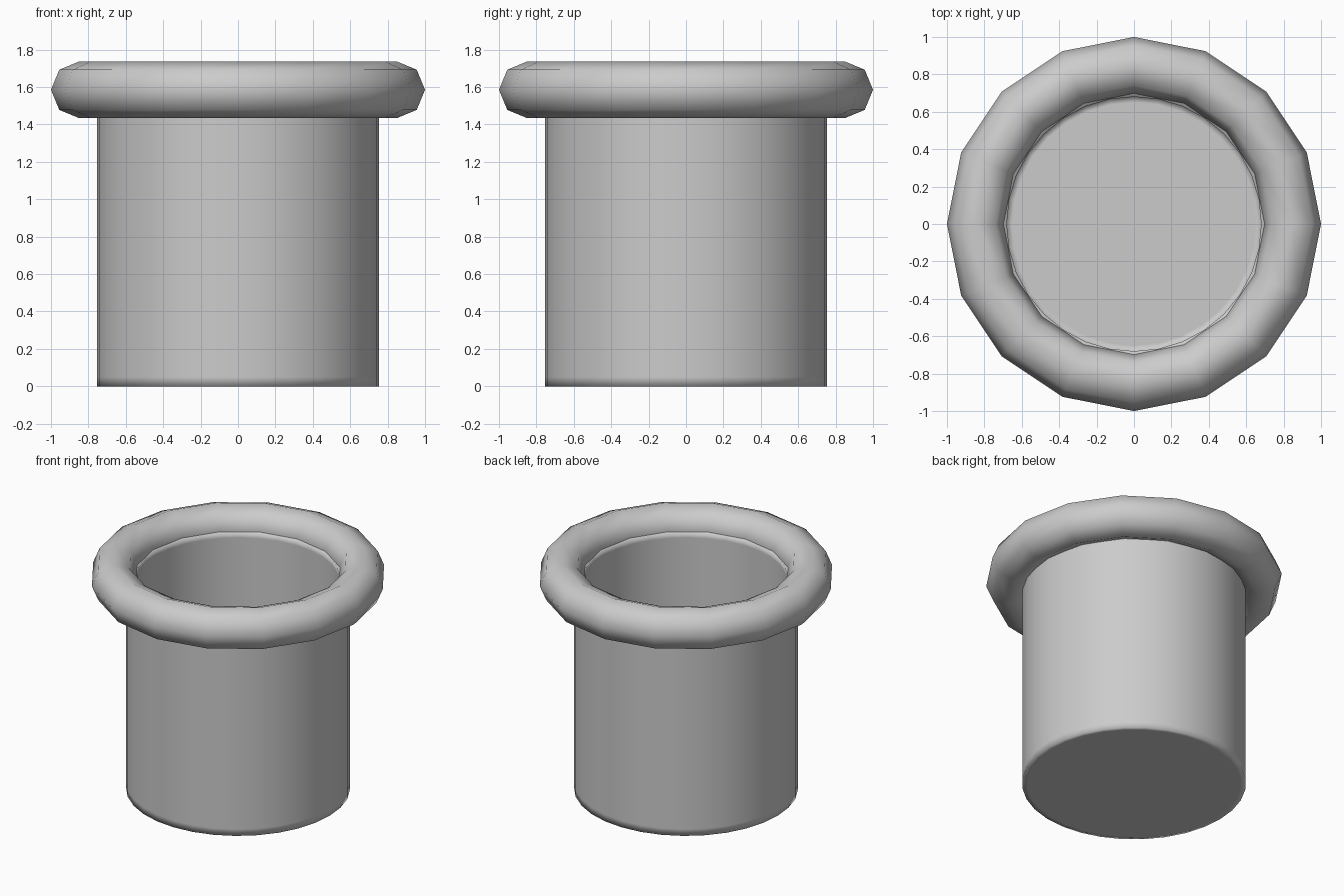
import bpy, bmesh
from math import cos, sin, tau

if "Cube" in bpy.data.objects:
    bpy.data.objects.remove(bpy.data.objects["Cube"])


def lathe(name, profile, sides):
    """Revolve (radius, z) points; both ends are capped with flat discs."""
    bm = bmesh.new()
    rings = [[bm.verts.new((r * cos(tau * i / sides), r * sin(tau * i / sides), z))
              for i in range(sides)] for r, z in profile]
    for a, b in zip(rings, rings[1:]):
        for i in range(sides):
            j = (i + 1) % sides
            bm.faces.new((a[i], a[j], b[j], b[i]))
    bm.faces.new(rings[0][::-1])
    bm.faces.new(rings[-1])
    bmesh.ops.recalc_face_normals(bm, faces=bm.faces)
    for f in bm.faces:
        f.smooth = True
    mesh = bpy.data.meshes.new(name)
    bm.to_mesh(mesh)
    bm.free()
    ob = bpy.data.objects.new(name, mesh)
    bpy.context.collection.objects.link(ob)
    return ob


# Hollow cup body: outer wall, hidden rim, inner wall and floor,
# with support loops that keep the smooth shading tight at the corners
lathe("cup_body", [(0.72, 0), (0.755, 0), (0.755, 0.05), (0.755, 1.55),
                   (0.755, 1.59), (0.68, 1.59), (0.68, 1.55),
                   (0.68, 0.12), (0.68, 0.075), (0.65, 0.075)], 32)

# Thick rolled rim
bpy.ops.mesh.primitive_torus_add(major_segments=16, minor_segments=8,
                                 major_radius=0.848, minor_radius=0.152,
                                 location=(0, 0, 1.585))
rim = bpy.context.object
rim.name = "rolled_rim"
bpy.ops.object.shade_smooth()
